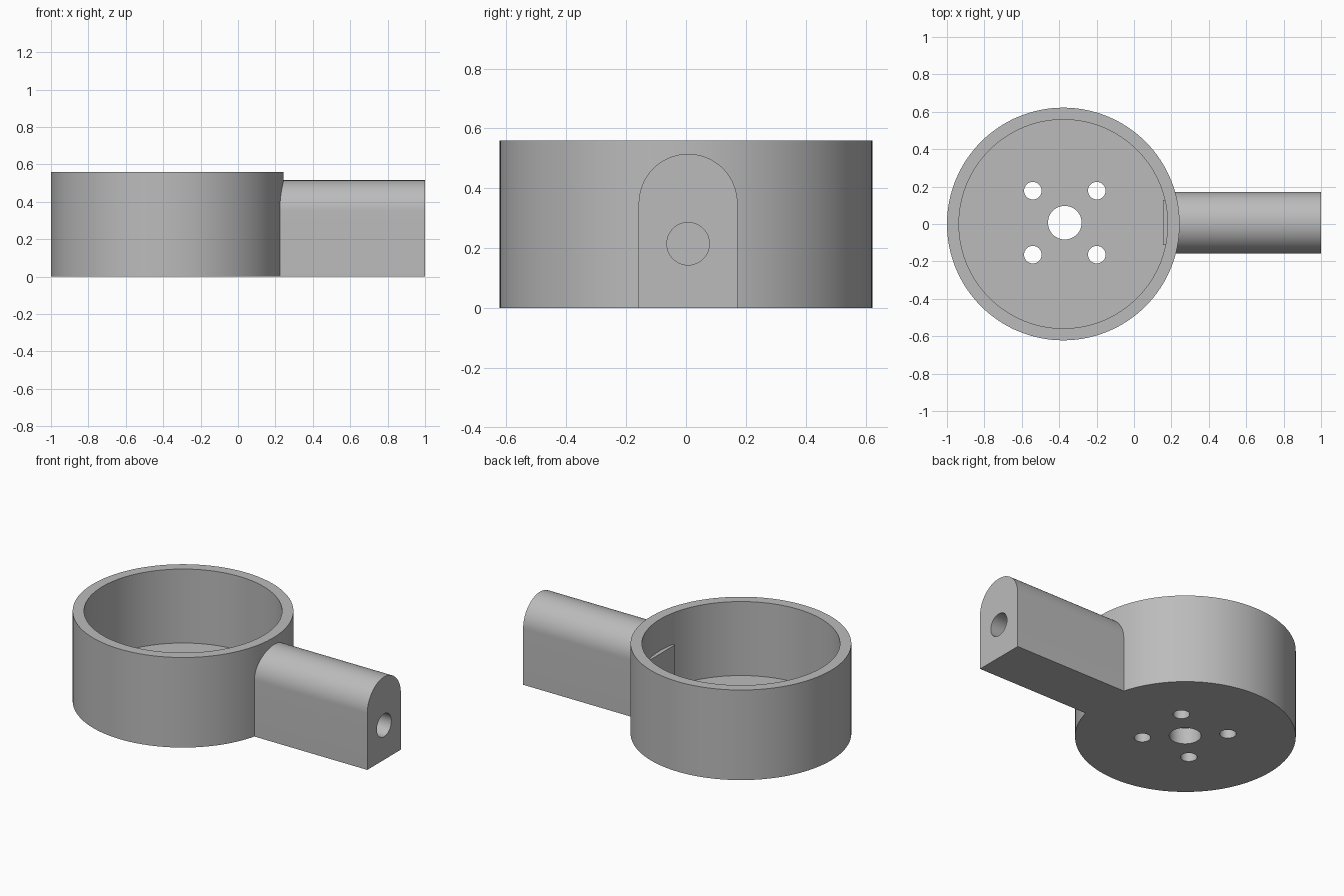
import bpy, bmesh, math
from mathutils import Matrix

cube = bpy.data.objects.get("Cube")
if cube:
    bpy.data.objects.remove(cube, do_unlink=True)

CX = -0.378          # centre of the cup
HX, HY = -0.37, 0.007  # centre of the hole pattern and arm axis

grey = bpy.data.materials.new("plain grey")
grey.use_nodes = True
grey.diffuse_color = (0.5, 0.5, 0.5, 1)
grey.node_tree.nodes["Principled BSDF"].inputs["Base Color"].default_value = (0.5, 0.5, 0.5, 1)


def finish(name, bm):
    bmesh.ops.recalc_face_normals(bm, faces=bm.faces[:])
    mesh = bpy.data.meshes.new(name)
    bm.to_mesh(mesh)
    bm.free()
    mesh.materials.append(grey)
    obj = bpy.data.objects.new(name, mesh)
    bpy.context.collection.objects.link(obj)
    return obj


def prism(name, outline, start, depth):
    """Extrude a closed outline of 3D points along the depth vector."""
    bm = bmesh.new()
    face = bm.faces.new([bm.verts.new(p) for p in outline])
    new = bmesh.ops.extrude_face_region(bm, geom=[face])["geom"]
    bmesh.ops.translate(bm, vec=depth, verts=[v for v in new if isinstance(v, bmesh.types.BMVert)])
    bmesh.ops.translate(bm, vec=start, verts=bm.verts[:])
    return finish(name, bm)


def disc(radius, sides):
    return [(radius * math.cos(math.tau * i / sides), radius * math.sin(math.tau * i / sides), 0)
            for i in range(sides)]


def cut(obj, cutter):
    cutter.hide_render = True
    mod = obj.modifiers.new("cut", "BOOLEAN")
    mod.operation = "DIFFERENCE"
    mod.solver = "EXACT"
    mod.object = cutter
    bpy.context.view_layer.objects.active = obj
    bpy.ops.object.modifier_apply(modifier=mod.name)
    bpy.data.objects.remove(cutter, do_unlink=True)


# Round cup with a thick floor
cup = prism("cup", disc(0.622, 128), (CX, 0, 0), (0, 0, 0.56))
cut(cup, prism("cavity_cutter", disc(0.558, 128), (CX, 0, 0.1), (0, 0, 0.6)))

# Centre hole and four screw holes through the floor
cut(cup, prism("centre_cutter", disc(0.09, 48), (HX, HY, -0.1), (0, 0, 0.4)))
for sx in (-1, 1):
    for sy in (-1, 1):
        cut(cup, prism("screw_cutter", disc(0.047, 32),
                       (HX + sx * 0.171, HY + sy * 0.171, -0.1), (0, 0, 0.4)))

# Arm with an arched top, rooted inside the cup wall
R, SPRING = 0.165, 0.35
arch = [(0, R * math.cos(math.pi * i / 40), SPRING + R * math.sin(math.pi * i / 40)) for i in range(41)]
arm = prism("arm", [(0, R, 0)] + arch + [(0, -R, 0)], (0.19, HY, 0), (0.81, 0, 0))

# Round socket in the end of the arm
socket = [(0, y, z) for y, z, _ in disc(0.071, 48)]
cut(arm, prism("socket_cutter", socket, (0.3, HY, 0.215), (1, 0, 0)))

# Flat pad on the inner wall behind the arm
bm = bmesh.new()
bmesh.ops.create_cube(bm, size=1, matrix=Matrix.Translation((0.18, HY, 0.21))
                      @ Matrix.Diagonal((0.05, 0.24, 0.31, 1)))
finish("inner_pad", bm)

# Smooth the curved walls, keep the rims sharp
for obj in (cup, arm):
    bpy.ops.object.select_all(action="DESELECT")
    obj.select_set(True)
    bpy.context.view_layer.objects.active = obj
    bpy.ops.object.shade_smooth_by_angle(angle=math.radians(30))
